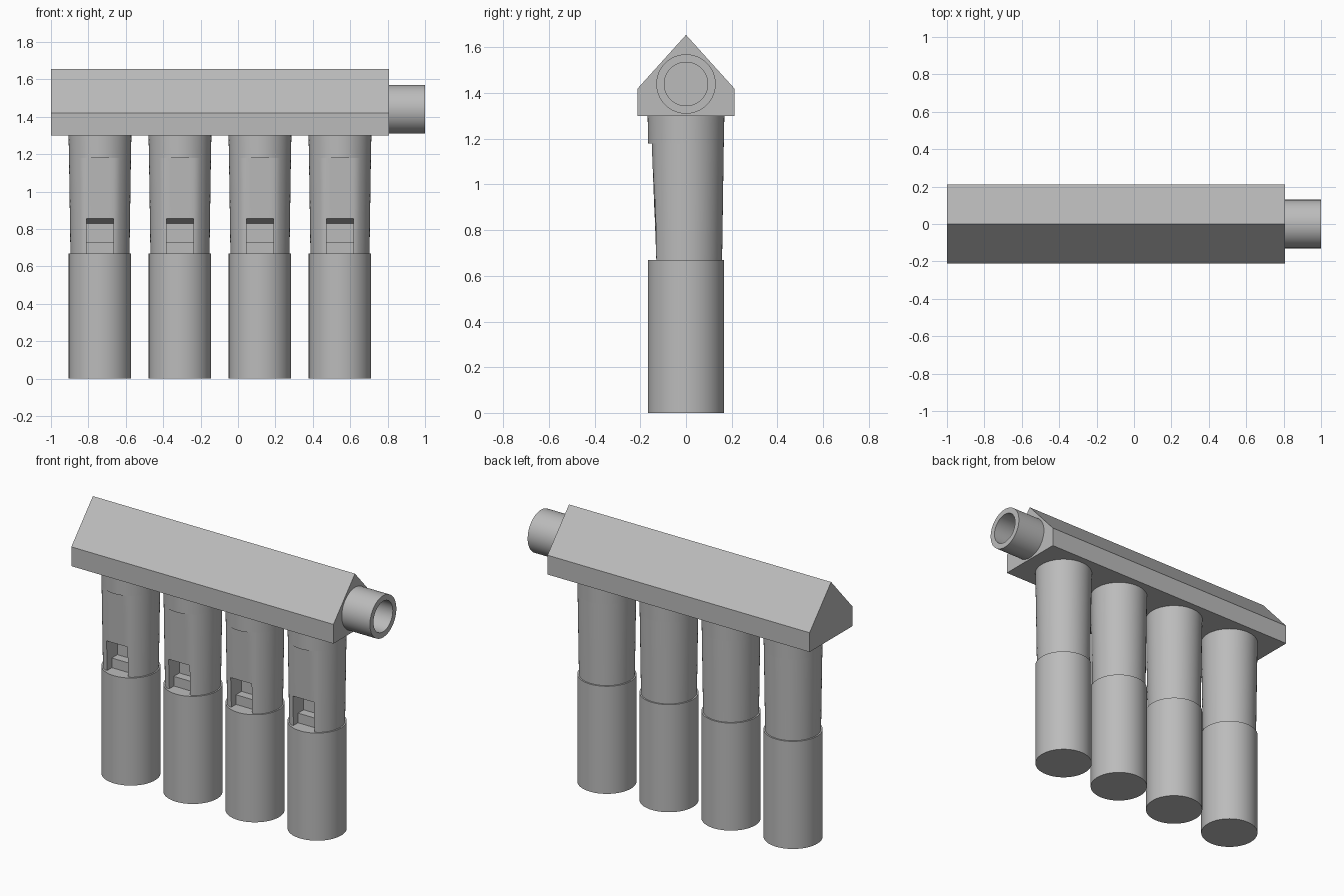
import bpy, bmesh, math

if "Cube" in bpy.data.objects:
    bpy.data.objects.remove(bpy.data.objects["Cube"])

grey = bpy.data.materials.new("plain_grey")
grey.diffuse_color = (0.5, 0.5, 0.5, 1)
grey.use_nodes = True
grey.node_tree.nodes["Principled BSDF"].inputs["Base Color"].default_value = grey.diffuse_color


def finish(name, bm, smooth=True):
    bmesh.ops.recalc_face_normals(bm, faces=bm.faces[:])
    me = bpy.data.meshes.new(name)
    bm.to_mesh(me)
    bm.free()
    me.materials.append(grey)
    ob = bpy.data.objects.new(name, me)
    bpy.context.collection.objects.link(ob)
    if smooth:
        bpy.ops.object.select_all(action='DESELECT')
        ob.select_set(True)
        bpy.context.view_layer.objects.active = ob
        bpy.ops.object.shade_smooth_by_angle(angle=math.radians(25))
    return ob


def extrude_x(name, profile, x0, x1):
    """Extrude a closed (y, z) profile along x."""
    bm = bmesh.new()
    face = bm.faces.new([bm.verts.new((x0, y, z)) for y, z in profile])
    new = bmesh.ops.extrude_face_region(bm, geom=[face])["geom"]
    bmesh.ops.translate(bm, vec=(x1 - x0, 0, 0),
                        verts=[v for v in new if isinstance(v, bmesh.types.BMVert)])
    return finish(name, bm, False)


def pipe_part(name, x, lower, upper, sides=64):
    """Round upright part; each ring is (z, radius, front limit in y)."""
    bm = bmesh.new()
    rings = []
    for z, r, front in (lower, upper):
        ring = []
        for i in range(sides):
            a = 2 * math.pi * i / sides
            ring.append(bm.verts.new((x + r * math.cos(a), max(r * math.sin(a), front), z)))
        rings.append(ring)
        bm.faces.new(ring)
    for i in range(sides):
        j = (i + 1) % sides
        bm.faces.new((rings[0][i], rings[0][j], rings[1][j], rings[1][i]))
    return finish(name, bm)


# gabled wind chest
extrude_x("wind_chest", [(-0.212, 1.30), (0.212, 1.30), (0.212, 1.42),
                         (0, 1.655), (-0.212, 1.42)], -1.0, 0.806)

# hollow inlet tube: lathe a wall section around the x axis
bm = bmesh.new()
section = [(0.80, 0.0), (0.81, 0.0), (0.81, 0.095), (1.0, 0.095), (1.0, 0.13), (0.80, 0.13)]
vs = [bm.verts.new((x, 0, 1.44 + r)) for x, r in section]
edges = [bm.edges.new((a, b)) for a, b in zip(vs[1:], vs[2:])]
edges.append(bm.edges.new((vs[0], vs[1])))
bmesh.ops.spin(bm, geom=vs + edges, cent=(0, 0, 1.44), axis=(1, 0, 0),
               angle=2 * math.pi, steps=64, use_duplicate=False)
bmesh.ops.remove_doubles(bm, verts=bm.verts[:], dist=1e-5)
finish("inlet_tube", bm)

# side profile of the mouth: recessed block below, deep window, sloped lip
mouth = [(-0.25, 0.66), (-0.085, 0.66), (-0.085, 0.73), (-0.03, 0.73),
         (-0.03, 0.83), (-0.25, 0.885)]

# four whistle pipes
for n in range(4):
    x = -0.738 + n * 0.4277
    pipe_part(f"lower_pipe_{n + 1}", x, (0, 0.167, -1), (0.67, 0.167, -1))
    pipe_part(f"collar_{n + 1}", x, (1.18, 0.1655, -1), (1.30, 0.168, -1))
    neck = pipe_part(f"tapered_neck_{n + 1}", x, (0.67, 0.158, -0.13), (1.18, 0.1655, -0.15))
    cutter = extrude_x(f"mouth_cutter_{n + 1}", mouth, x - 0.072, x + 0.072)
    cutter.hide_render = True
    cutter.hide_set(True)
    cut = neck.modifiers.new("mouth", 'BOOLEAN')
    cut.operation = 'DIFFERENCE'
    cut.solver = 'EXACT'
    cut.object = cutter
